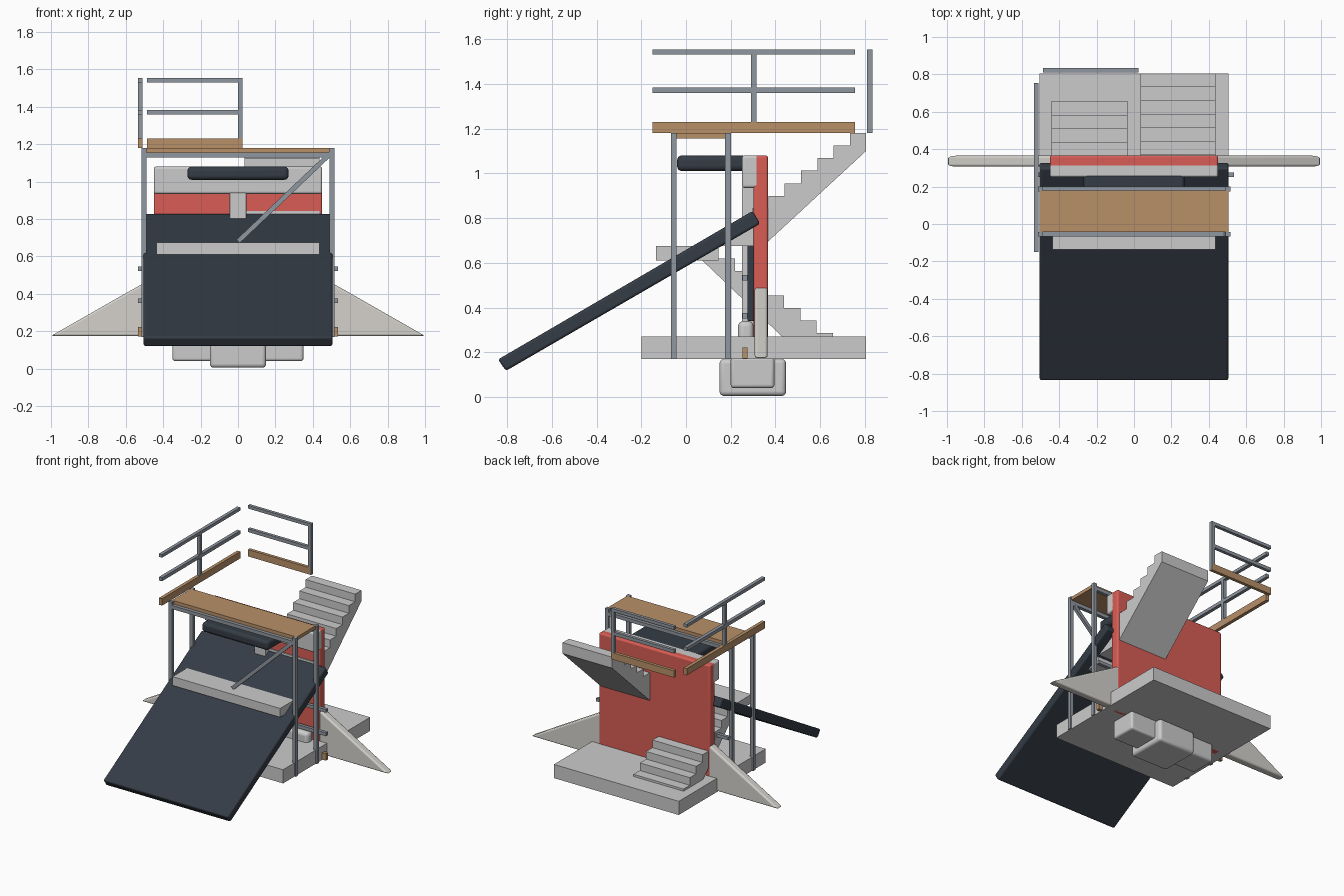
import bpy, bmesh, math
from mathutils import Vector

if "Cube" in bpy.data.objects:
    bpy.data.objects.remove(bpy.data.objects["Cube"])


def mat(name, r, g, b):
    m = bpy.data.materials.new(name)
    m.diffuse_color = (r, g, b, 1)
    m.use_nodes = True
    m.node_tree.nodes["Principled BSDF"].inputs["Base Color"].default_value = m.diffuse_color
    return m


RED = mat("red_paint", 0.69, 0.11, 0.09)
DARK = mat("dark_rubber", 0.035, 0.045, 0.06)
WOOD = mat("wood", 0.48, 0.28, 0.14)
STEEL = mat("steel", 0.28, 0.31, 0.35)
CREAM = mat("cream", 0.66, 0.64, 0.60)


def finish(name, bm, material=None, bevel=0):
    bmesh.ops.recalc_face_normals(bm, faces=bm.faces[:])
    me = bpy.data.meshes.new(name)
    bm.to_mesh(me)
    bm.free()
    ob = bpy.data.objects.new(name, me)
    bpy.context.collection.objects.link(ob)
    if material:
        me.materials.append(material)
    if bevel:
        mod = ob.modifiers.new("bevel", 'BEVEL')
        mod.width = bevel
        mod.segments = 4
        bpy.context.view_layer.objects.active = ob
        ob.select_set(True)
        bpy.ops.object.shade_smooth_by_angle(angle=math.radians(35))
        ob.select_set(False)
    return ob


def box(name, x, y, z, material=None, bevel=0):
    bm = bmesh.new()
    bmesh.ops.create_cube(bm, size=1)
    for v in bm.verts:
        v.co = Vector([(r[0] + r[1]) / 2 + c * (r[1] - r[0]) for c, r in zip(v.co, (x, y, z))])
    return finish(name, bm, material, bevel)


def prism(name, pts, axis, lo, hi, material=None, bevel=0):
    """Extrude a 2D profile: axis 'x' takes (y, z) points, axis 'y' takes (x, z)."""
    bm = bmesh.new()
    at = (lambda p, d: (d, p[0], p[1])) if axis == 'x' else (lambda p, d: (p[0], d, p[1]))
    face = bm.faces.new([bm.verts.new(at(p, lo)) for p in pts])
    ext = bmesh.ops.extrude_face_region(bm, geom=[face])
    move = (hi - lo, 0, 0) if axis == 'x' else (0, hi - lo, 0)
    bmesh.ops.translate(bm, vec=move, verts=[g for g in ext['geom'] if isinstance(g, bmesh.types.BMVert)])
    return finish(name, bm, material, bevel)


def treads(y, z, run, rise, count):
    pts = []
    for i in range(count):
        pts += [(y + run * i, z + rise * (i + 1)), (y + run * (i + 1), z + rise * (i + 1))]
    return pts


# Base slab and stepped foot below it
box("base_slab", (-.505, .505), (-.2, .805), (.17, .27))
box("foot_wide", (-.35, .35), (.2, .395), (.04, .18), None, .015)
box("foot_centre", (-.15, .15), (.15, .447), (.005, .17), None, .02)

# Red wall with the triangular fin through it
box("wall", (-.45, .45), (.302, .367), (.17, 1.08), RED, .012)
prism("side_fins", [(-1, .175), (1, .175), (0, .745)], 'y', .307, .365, CREAM, .012)

# T-shaped frame and padding on the wall front
box("wall_top_bar", (-.45, .45), (.25, .335), (.935, 1.08), None, .012)
box("wall_stem", (-.045, .045), (.25, .34), (.3, .94), None, .006)
box("wall_bottom_bar", (-.4, .4), (.232, .302), (.17, .34), None, .025)
box("wall_lower_panel", (-.27, .27), (.275, .303), (.34, .68), DARK, .005)
box("top_cushion", (-.27, .27), (-.04, .27), (1.01, 1.08), DARK, .022)

# Sloping dark ramp
prism("ramp", [(-.84, .168), (-.805, .117), (.332, .775), (.298, .832)], 'x', -.505, .505, DARK, .012)

# Middle landing and the two flights of stairs
box("landing", (-.435, .435), (-.135, .145), (.61, .675))
run = .655 / 9
prism("upper_stairs", [(.15, .675)] + treads(.15, .675, run, .505 / 9, 9)
      + [(.805, 1.1), (.345, .675)], 'x', .035, .435)
down = [(.073 * 9 - y, z) for y, z in treads(0, .23, .073, .0557, 8)]
prism("lower_stairs", [(.657, .27)] + down + [(.073, .61), (.43, .27)], 'x', -.44, -.035)

# Platform on four posts
box("platform", (-.505, .505), (-.042, .178), (1.155, 1.18), WOOD)
for y, tag in ((-.068, "front"), (.175, "back")):
    box(tag + "_beam", (-.49, .49), (y, y + .025), (1.13, 1.156), STEEL)
    for s, side in ((-1, "left"), (1, "right")):
        box(f"{tag}_{side}_post", sorted((s * .488, s * .515)), (y, y + .026), (.17, 1.18), STEEL)
prism("front_brace", [(-.009, .689), (.009, .671), (.509, 1.147), (.491, 1.165)], 'y', -.066, -.044, STEEL)


def railing(name, span, across, base, along, post):
    """Two rails, a toe board and one post."""
    parts = [("top_rail", span, (base + .35, base + .373), STEEL),
             ("mid_rail", span, (base + .178, base + .203), STEEL),
             ("toe_board", span, (base, base + .05), WOOD),
             ("post", (post, post + .025), (base, base + .373), STEEL)]
    for part, s, z, m in parts:
        x, y = (s, across) if along == 'x' else (across, s)
        box(f"{name}_{part}", x, y, z, m)


# Guard rails
railing("left_guard", (-.15, .755), (-.535, -.51), 1.18, 'y', .29)
railing("rear_guard", (-.487, .022), (.81, .833), 1.18, 'x', 0)
railing("lower_guard", (-.535, .535), (.252, .276), .172, 'x', -.0125)
